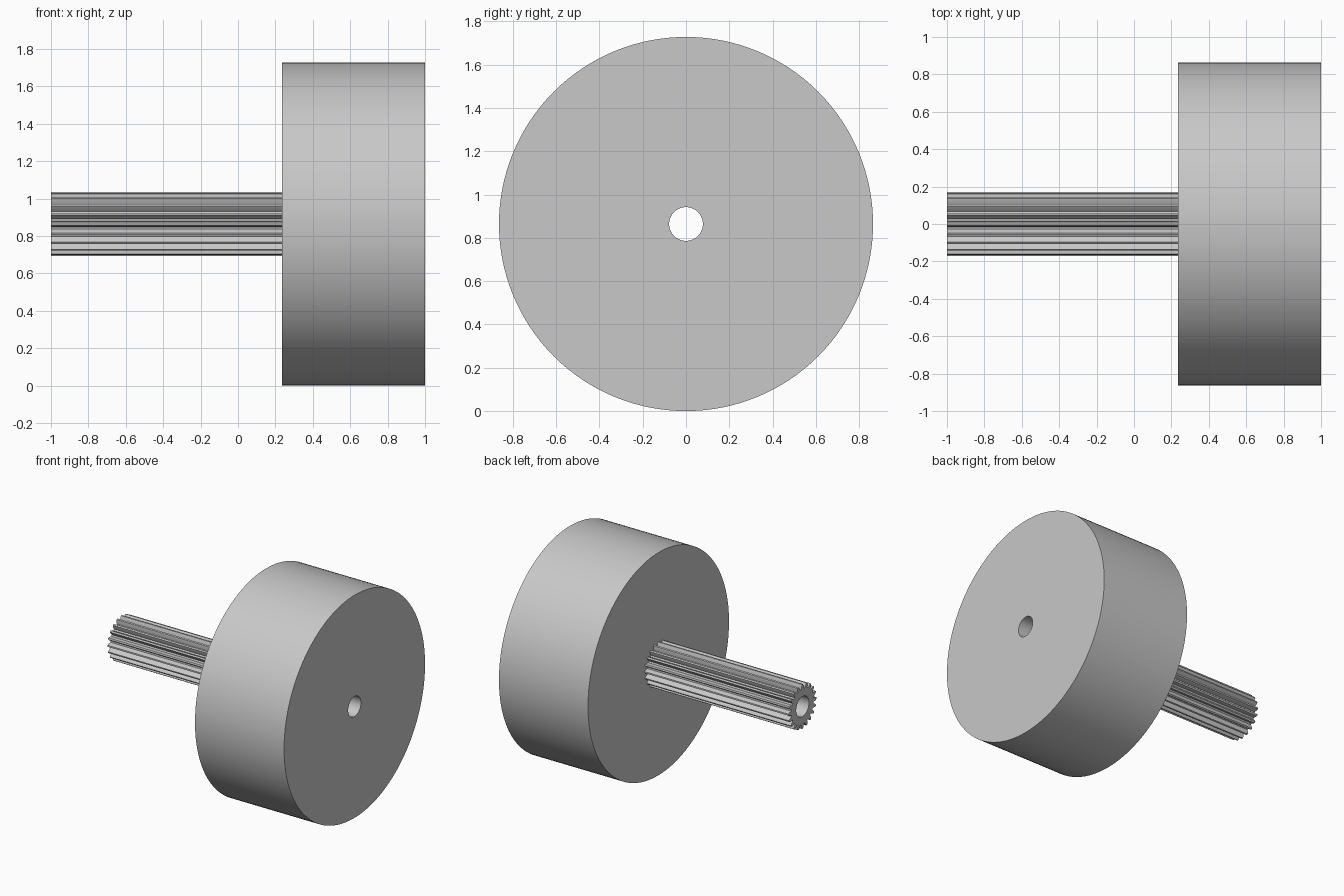
import bpy
import bmesh
from math import pi, sin, cos, radians

cube = bpy.data.objects.get("Cube")
if cube:
    bpy.data.objects.remove(cube, do_unlink=True)

AXIS_Z = 0.864      # height of the shared axis
BORE = 0.078        # radius of the through hole
JOIN_X = 0.236      # where the shaft meets the drum
TEETH = 20

grey = bpy.data.materials.new("plain grey")
grey.use_nodes = True
colour = (0.58, 0.58, 0.58, 1)
grey.diffuse_color = colour
grey.node_tree.nodes["Principled BSDF"].inputs["Base Color"].default_value = colour


def bored_bar(name, profile, x0, x1):
    """Extrude a polar (angle, radius) outline along x with a round bore."""
    bm = bmesh.new()

    def loop(x, points):
        return [bm.verts.new((x, r * cos(a), r * sin(a))) for a, r in points]

    hole = [(a, BORE) for a, r in profile]
    loops = [loop(x0, hole), loop(x0, profile), loop(x1, profile), loop(x1, hole)]
    n = len(profile)
    for k in range(4):
        a, b = loops[k], loops[(k + 1) % 4]
        for i in range(n):
            j = (i + 1) % n
            bm.faces.new((a[i], a[j], b[j], b[i]))
    bmesh.ops.recalc_face_normals(bm, faces=bm.faces)
    mesh = bpy.data.meshes.new(name)
    bm.to_mesh(mesh)
    bm.free()
    mesh.materials.append(grey)
    obj = bpy.data.objects.new(name, mesh)
    obj.location.z = AXIS_Z
    bpy.context.collection.objects.link(obj)
    bpy.ops.object.select_all(action="DESELECT")
    obj.select_set(True)
    bpy.context.view_layer.objects.active = obj
    bpy.ops.object.shade_smooth_by_angle(angle=radians(25))
    return obj


# Wide plain drum
SIDES = 128
circle = [(2 * pi * i / SIDES, AXIS_Z) for i in range(SIDES)]
bored_bar("drum", circle, JOIN_X, 1)

# Toothed shaft: each tooth is given as (share of pitch, radius)
tooth = [(-0.36, 0.137), (-0.25, 0.156), (-0.11, 0.172),
         (0.11, 0.172), (0.25, 0.156), (0.36, 0.137)]
gear = [(pi / 2 + (i + t) * 2 * pi / TEETH, r) for i in range(TEETH) for t, r in tooth]
bored_bar("toothed_shaft", gear, -1, JOIN_X)
